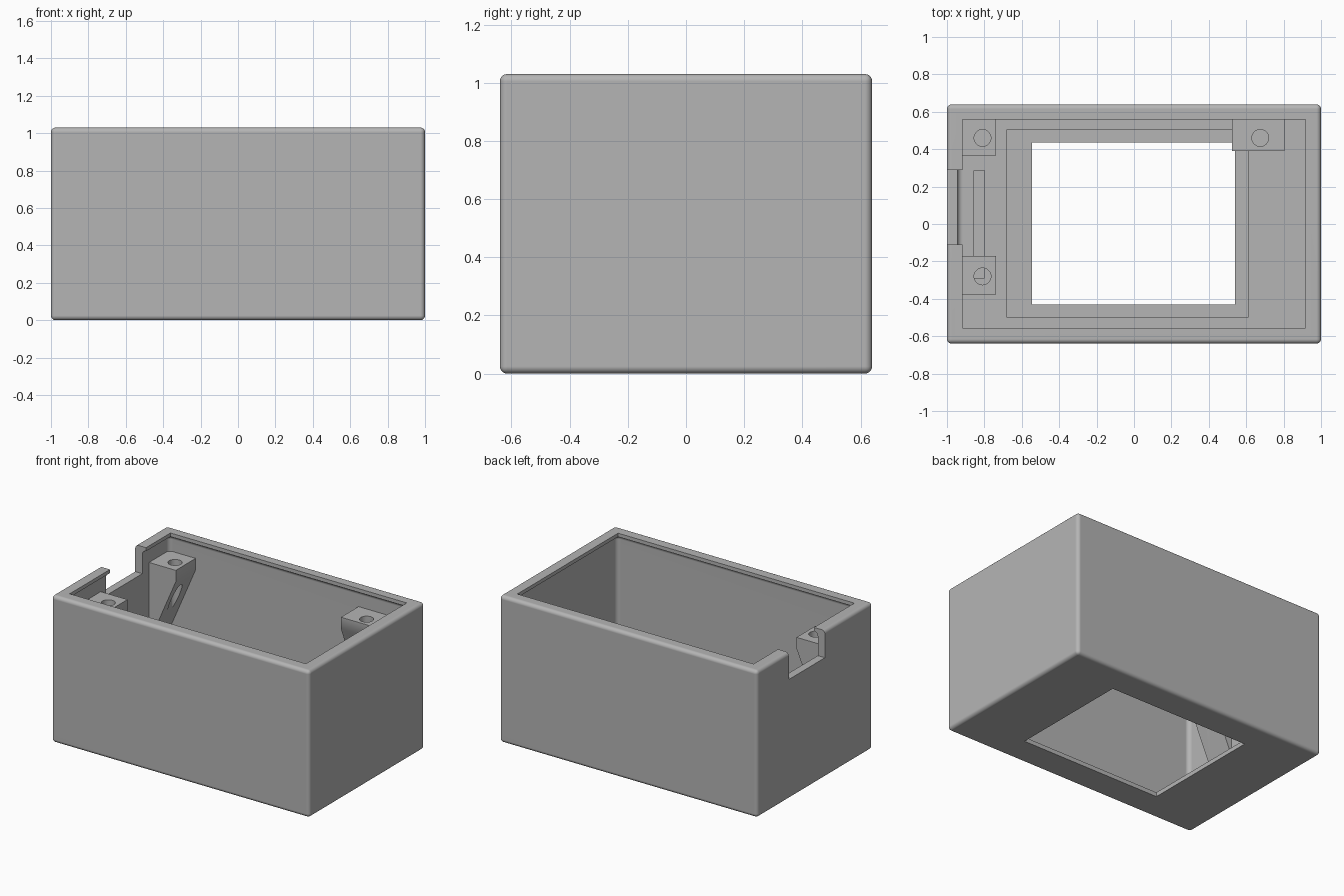
import bpy, bmesh
from mathutils import Vector

cube = bpy.data.objects.get("Cube")
if cube:
    bpy.data.objects.remove(cube, do_unlink=True)

grey = bpy.data.materials.new("plain grey")
grey.use_nodes = True
grey.diffuse_color = (0.46, 0.46, 0.46, 1)
grey.node_tree.nodes["Principled BSDF"].inputs["Base Color"].default_value = grey.diffuse_color


def finish(name, bm):
    bmesh.ops.recalc_face_normals(bm, faces=bm.faces[:])
    mesh = bpy.data.meshes.new(name)
    bm.to_mesh(mesh)
    bm.free()
    mesh.materials.append(grey)
    ob = bpy.data.objects.new(name, mesh)
    bpy.context.collection.objects.link(ob)
    return ob


def box(name, low, high, radius=0):
    bm = bmesh.new()
    bmesh.ops.create_cube(bm, size=1)
    low, high = Vector(low), Vector(high)
    for v in bm.verts:
        v.co = (low + high) / 2 + v.co * (high - low)
    if radius:
        bmesh.ops.bevel(bm, geom=bm.edges[:], offset=radius, segments=5,
                        profile=0.5, affect='EDGES')
    return finish(name, bm)


def activate(ob):
    bpy.ops.object.select_all(action='DESELECT')
    ob.select_set(True)
    bpy.context.view_layer.objects.active = ob


def cut(ob, cutter):
    cutter.hide_render = True
    mod = ob.modifiers.new("cut", 'BOOLEAN')
    mod.operation, mod.solver, mod.object = 'DIFFERENCE', 'EXACT', cutter
    activate(ob)
    bpy.ops.object.modifier_apply(modifier=mod.name)
    bpy.data.objects.remove(cutter, do_unlink=True)


def smooth(ob):
    activate(ob)
    bpy.ops.object.shade_smooth_by_angle(angle=0.5)
    mod = ob.modifiers.new("flat faces", 'WEIGHTED_NORMAL')
    mod.keep_sharp = True


# Rounded housing, hollowed so a thin lip overhangs the cavity
HEIGHT, FLOOR = 1.03, 0.055
housing = box("housing", (-1, -0.64, 0), (1, 0.64, HEIGHT), 0.025)
cut(housing, box("cavity", (-0.945, -0.585, FLOOR), (0.945, 0.585, 1.005), 0.03))
cut(housing, box("top_opening", (-0.916, -0.556, 0.9), (0.916, 0.56, 1.2)))

# Screen recess and window through the floor, with a shallow slot beside them
cut(housing, box("screen_recess", (-0.68, -0.5, 0.03), (0.61, 0.505, 0.2)))
cut(housing, box("window", (-0.545, -0.43, -0.1), (0.54, 0.435, 0.2)))
cut(housing, box("floor_slot", (-0.855, -0.29, 0.035), (-0.8, 0.285, 0.2)))

# Cable notch in the right wall
cut(housing, box("cable_notch", (-1.1, -0.11, 0.84), (-0.9, 0.29, 1.2)))
smooth(housing)


# Screw brackets: a block tapering down to the wall, with a through hole
def bracket(name, corner, reach, along, hole):
    """corner: wall-side start; reach: vector off the wall; along: vector on the wall."""
    corner, reach, along = (Vector(v) for v in (corner, reach, along))
    top, lip, foot = 0.89, 0.81, 0.32
    profile = [(0, top), (1, top), (1, lip), (0, foot)]
    bm = bmesh.new()
    face = bm.faces.new([bm.verts.new(corner + reach * t + Vector((0, 0, z)))
                         for t, z in profile])
    swept = bmesh.ops.extrude_face_region(bm, geom=[face])
    verts = [g for g in swept["geom"] if isinstance(g, bmesh.types.BMVert)]
    bmesh.ops.translate(bm, vec=along, verts=verts)
    ob = finish(name, bm)
    drill = bmesh.new()
    bmesh.ops.create_cone(drill, cap_ends=True, segments=32, radius1=0.045,
                          radius2=0.045, depth=2)
    bmesh.ops.translate(drill, vec=(*hole, 0.6), verts=drill.verts[:])
    cut(ob, finish("drill", drill))
    smooth(ob)


bracket("back_right_bracket", (-0.95, 0.365, 0), (0.212, 0, 0), (0, 0.225, 0), (-0.81, 0.46))
bracket("front_right_bracket", (-0.95, -0.378, 0), (0.212, 0, 0), (0, 0.208, 0), (-0.81, -0.28))
bracket("back_left_bracket", (0.525, 0.59, 0), (0, -0.2, 0), (0.28, 0, 0), (0.675, 0.46))
